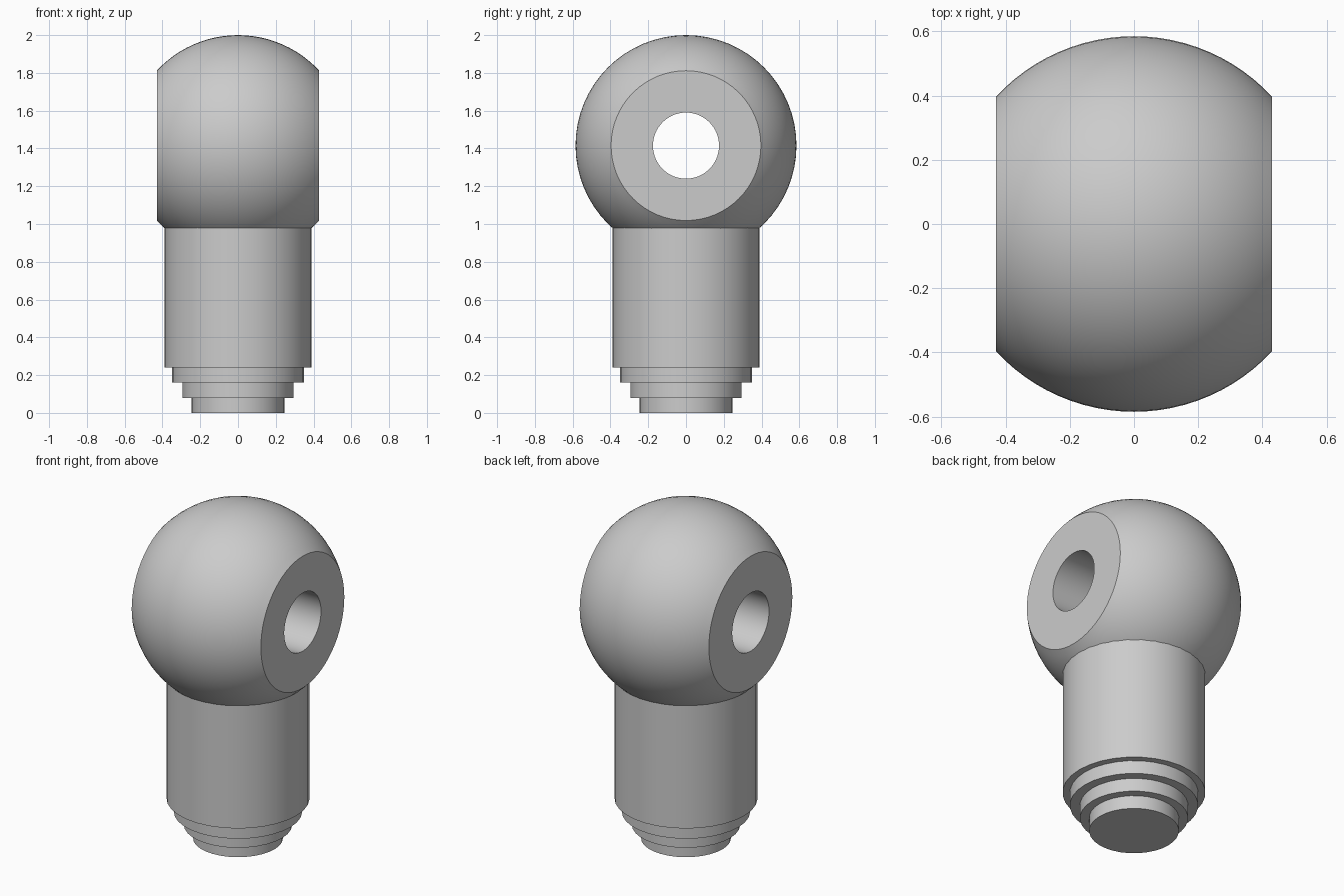
import bpy
import math
from math import sin, cos, pi

cube = bpy.data.objects.get("Cube")
if cube:
    bpy.data.objects.remove(cube, do_unlink=True)

BALL_Z, BALL_R = 1.415, 0.585
HALF_WIDTH, HOLE_R = 0.43, 0.175

grey = bpy.data.materials.new("plain grey")
grey.use_nodes = True
grey.diffuse_color = (0.6, 0.6, 0.6, 1)
grey.node_tree.nodes["Principled BSDF"].inputs["Base Color"].default_value = (0.6, 0.6, 0.6, 1)


def lathe(name, profile, sides, closed=False):
    """Turn (radius, height) points about z; a closed profile makes a ring, an open one gets end caps."""
    n = len(profile)
    verts = [(r * cos(2 * pi * s / sides), r * sin(2 * pi * s / sides), h)
             for r, h in profile for s in range(sides)]
    faces = []
    for i in range(n if closed else n - 1):
        a, b = i * sides, (i + 1) % n * sides
        for s in range(sides):
            t = (s + 1) % sides
            faces.append((a + s, a + t, b + t, b + s))
    if not closed:
        faces.append(tuple(reversed(range(sides))))
        faces.append(tuple(range((n - 1) * sides, n * sides)))
    mesh = bpy.data.meshes.new(name)
    mesh.from_pydata(verts, [], faces)
    mesh.materials.append(grey)
    obj = bpy.data.objects.new(name, mesh)
    bpy.context.collection.objects.link(obj)
    bpy.ops.object.select_all(action='DESELECT')
    obj.select_set(True)
    bpy.context.view_layer.objects.active = obj
    bpy.ops.object.shade_smooth_by_angle(angle=math.radians(30))
    return obj


# Ball with two flat sides and a bore through it
limit = math.asin(HALF_WIDTH / BALL_R)
steps = 24
arc = [(BALL_R * cos(a), BALL_R * sin(a))
       for a in (limit * (2 * i / steps - 1) for i in range(steps + 1))]
ball = lathe("ball_head", arc + [(HOLE_R, HALF_WIDTH), (HOLE_R, -HALF_WIDTH)], 64, closed=True)
ball.rotation_euler = (0, pi / 2, 0)
ball.location.z = BALL_Z

# Stepped shank, its top buried inside the ball
shank = []
for radius, low, high in [(0.245, 0, 0.08), (0.295, 0.08, 0.16),
                          (0.35, 0.16, 0.24), (0.39, 0.24, 0.99)]:
    shank += [(radius, low), (radius, high)]
lathe("stepped_shank", shank, 32)
